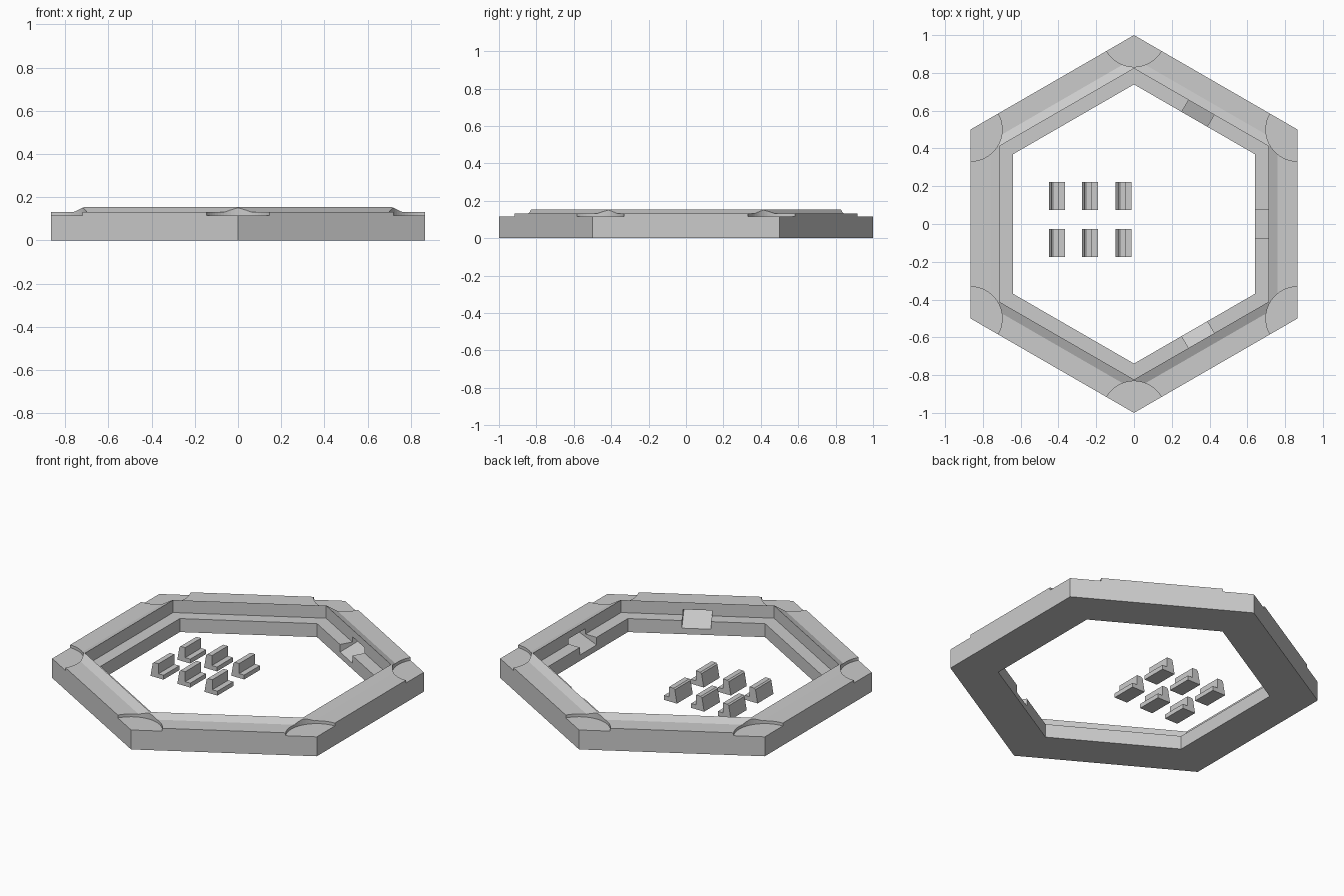
import bpy, bmesh
from math import cos, sin, radians
from mathutils import Matrix, Vector

if "Cube" in bpy.data.objects:
    bpy.data.objects.remove(bpy.data.objects["Cube"], do_unlink=True)

grey = bpy.data.materials.new("light grey")
grey.use_nodes = True
colour = (0.6, 0.6, 0.6, 1)
grey.diffuse_color = colour
grey.node_tree.nodes["Principled BSDF"].inputs["Base Color"].default_value = colour


def finish(bm, name):
    bmesh.ops.recalc_face_normals(bm, faces=bm.faces)
    mesh = bpy.data.meshes.new(name)
    bm.to_mesh(mesh)
    bm.free()
    mesh.materials.append(grey)
    obj = bpy.data.objects.new(name, mesh)
    bpy.context.collection.objects.link(obj)
    return obj


def prism(name, profile, y0, y1, matrix=Matrix()):
    """Extrude an (x, z) profile along y."""
    bm = bmesh.new()
    face = bm.faces.new([bm.verts.new((x, y0, z)) for x, z in profile])
    ext = bmesh.ops.extrude_face_region(bm, geom=[face])["geom"]
    moved = [v for v in ext if isinstance(v, bmesh.types.BMVert)]
    bmesh.ops.translate(bm, verts=moved, vec=(0, y1 - y0, 0))
    bm.transform(matrix)
    return finish(bm, name)


# Hexagonal frame: profile of (apothem, height) swept round six corners
profile = [(0.64, 0), (0.866, 0), (0.866, 0.132), (0.76, 0.132),
           (0.713, 0.154), (0.713, 0.08), (0.64, 0.08)]
bm = bmesh.new()
rings = []
for i in range(6):
    a = radians(30 + 60 * i)
    rings.append([bm.verts.new((r / cos(radians(30)) * cos(a),
                                r / cos(radians(30)) * sin(a), z)) for r, z in profile])
n = len(profile)
for i in range(6):
    p, q = rings[i], rings[(i + 1) % 6]
    for j in range(n):
        k = (j + 1) % n
        bm.faces.new((p[j], q[j], q[k], p[k]))
frame = finish(bm, "hexagonal_frame")

# Cutters: round corner seats and sloping clip sockets
cutters = []
socket = [(0.62, 0.027), (0.80, 0.10), (0.80, 0.112), (0.62, 0.112)]
for i in range(6):
    a = radians(30 + 60 * i)
    bm = bmesh.new()
    bmesh.ops.create_cone(bm, cap_ends=True, segments=64, radius1=0.168, radius2=0.168,
                          depth=0.2, matrix=Matrix.Translation(Vector((cos(a), sin(a), 0.215))))
    cutters.append(finish(bm, "corner_cutter"))
    cutters.append(prism("socket_cutter", socket, -0.078, 0.078,
                         Matrix.Rotation(radians(60 * i), 4, "Z")))
for c in cutters:
    c.hide_render = True
    mod = frame.modifiers.new("cut", "BOOLEAN")
    mod.operation = "DIFFERENCE"
    mod.solver = "EXACT"
    mod.object = c

# Bake the cuts and drop the cutters
bpy.context.view_layer.update()
deps = bpy.context.evaluated_depsgraph_get()
baked = bpy.data.meshes.new_from_object(frame.evaluated_get(deps))
frame.modifiers.clear()
frame.data = baked
for c in cutters:
    bpy.data.objects.remove(c, do_unlink=True)

# Loose L-shaped clips with a leaning back
clip = [(0, 0), (0.085, 0), (0.085, 0.026), (0.052, 0.026),
        (0.052, 0.085), (0.022, 0.085), (0.014, 0.078)]
for x in (-0.45, -0.275, -0.097):
    for y in (-0.175, 0.075):
        prism("clip", clip, y, y + 0.148, Matrix.Translation((x, 0, 0)))
